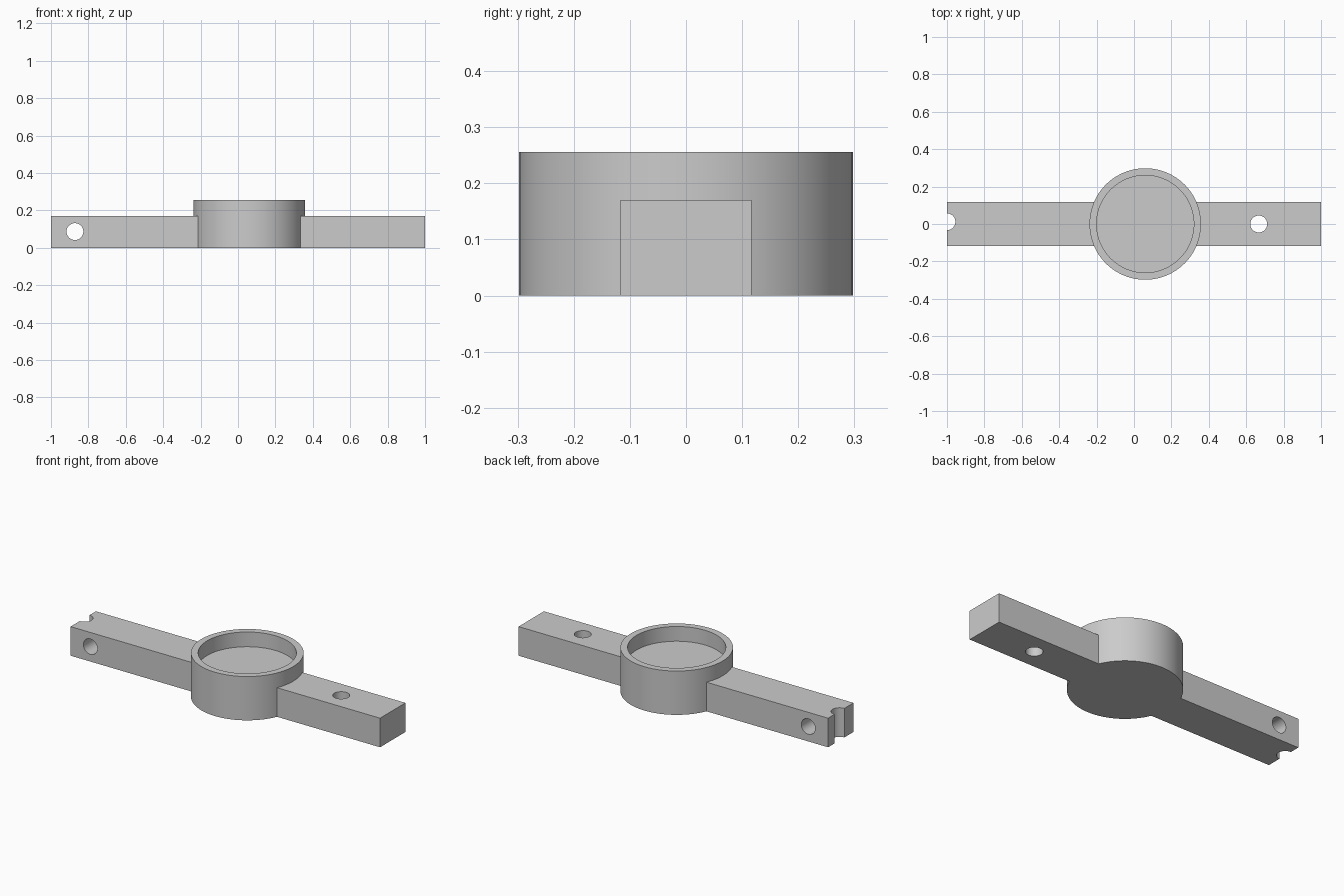
import bpy, bmesh, math
from mathutils import Matrix

if "Cube" in bpy.data.objects:
    bpy.data.objects.remove(bpy.data.objects["Cube"])

CUP_X, R_OUT, R_IN = 0.06, 0.298, 0.26
CUP_H, ARM_H, ARM_W = 0.256, 0.17, 0.234
HOLE_R, SEG = 0.045, 96

grey = bpy.data.materials.new("light grey")
grey.diffuse_color = (0.6, 0.6, 0.6, 1)
grey.use_nodes = True
grey.node_tree.nodes["Principled BSDF"].inputs["Base Color"].default_value = grey.diffuse_color


def finish(name, bm):
    mesh = bpy.data.meshes.new(name)
    bm.to_mesh(mesh)
    bm.free()
    mesh.materials.append(grey)
    ob = bpy.data.objects.new(name, mesh)
    bpy.context.collection.objects.link(ob)
    return ob


def box(name, x0, x1):
    bm = bmesh.new()
    bmesh.ops.create_cube(bm, size=1, matrix=Matrix.Translation(((x0 + x1) / 2, 0, ARM_H / 2))
                          @ Matrix.Diagonal((x1 - x0, ARM_W, ARM_H, 1)))
    return finish(name, bm)


def drill(name, loc, axis):
    bm = bmesh.new()
    rot = Matrix.Rotation(math.pi / 2, 4, 'X') if axis == 'Y' else Matrix.Identity(4)
    bmesh.ops.create_cone(bm, cap_ends=True, segments=48, radius1=HOLE_R, radius2=HOLE_R,
                          depth=0.5, matrix=Matrix.Translation(loc) @ rot)
    ob = finish(name, bm)
    ob.hide_render = True
    ob.hide_set(True)
    return ob


def boolean(ob, other, operation):
    mod = ob.modifiers.new(other.name, 'BOOLEAN')
    mod.operation, mod.object, mod.solver = operation, other, 'EXACT'
    bpy.context.view_layer.objects.active = ob
    bpy.ops.object.modifier_apply(modifier=mod.name)
    bpy.data.objects.remove(other)


# Round cup with a shallow recess, as stacked rings
bm = bmesh.new()
profile = [(R_OUT, 0), (R_OUT, CUP_H), (R_IN, CUP_H), (R_IN, ARM_H)]
rings = [[bm.verts.new((CUP_X + r * math.cos(2 * math.pi * i / SEG),
                        r * math.sin(2 * math.pi * i / SEG), z)) for i in range(SEG)]
         for r, z in profile]
for a, b in zip(rings, rings[1:]):
    for i in range(SEG):
        j = (i + 1) % SEG
        bm.faces.new((a[i], a[j], b[j], b[i]))
bm.faces.new(rings[0][::-1])
bm.faces.new(rings[-1])
cup = finish("cup_with_arms", bm)

# Arms on both sides, ending inside the cup wall
left = box("left_arm", -1.0, CUP_X - 0.268)
right = box("right_arm", CUP_X + 0.268, 1.0)

# Side hole, end notch and upright hole
boolean(left, drill("side_hole", (-0.872, 0, 0.087), 'Y'), 'DIFFERENCE')
boolean(left, drill("end_notch", (-1.0, 0.012, 0.085), 'Z'), 'DIFFERENCE')
boolean(right, drill("upright_hole", (0.667, 0, 0.085), 'Z'), 'DIFFERENCE')

# Join into one solid body
boolean(cup, left, 'UNION')
boolean(cup, right, 'UNION')
bpy.ops.object.select_all(action='DESELECT')
cup.select_set(True)
bpy.context.view_layer.objects.active = cup
bpy.ops.object.shade_smooth_by_angle(angle=math.radians(30))
